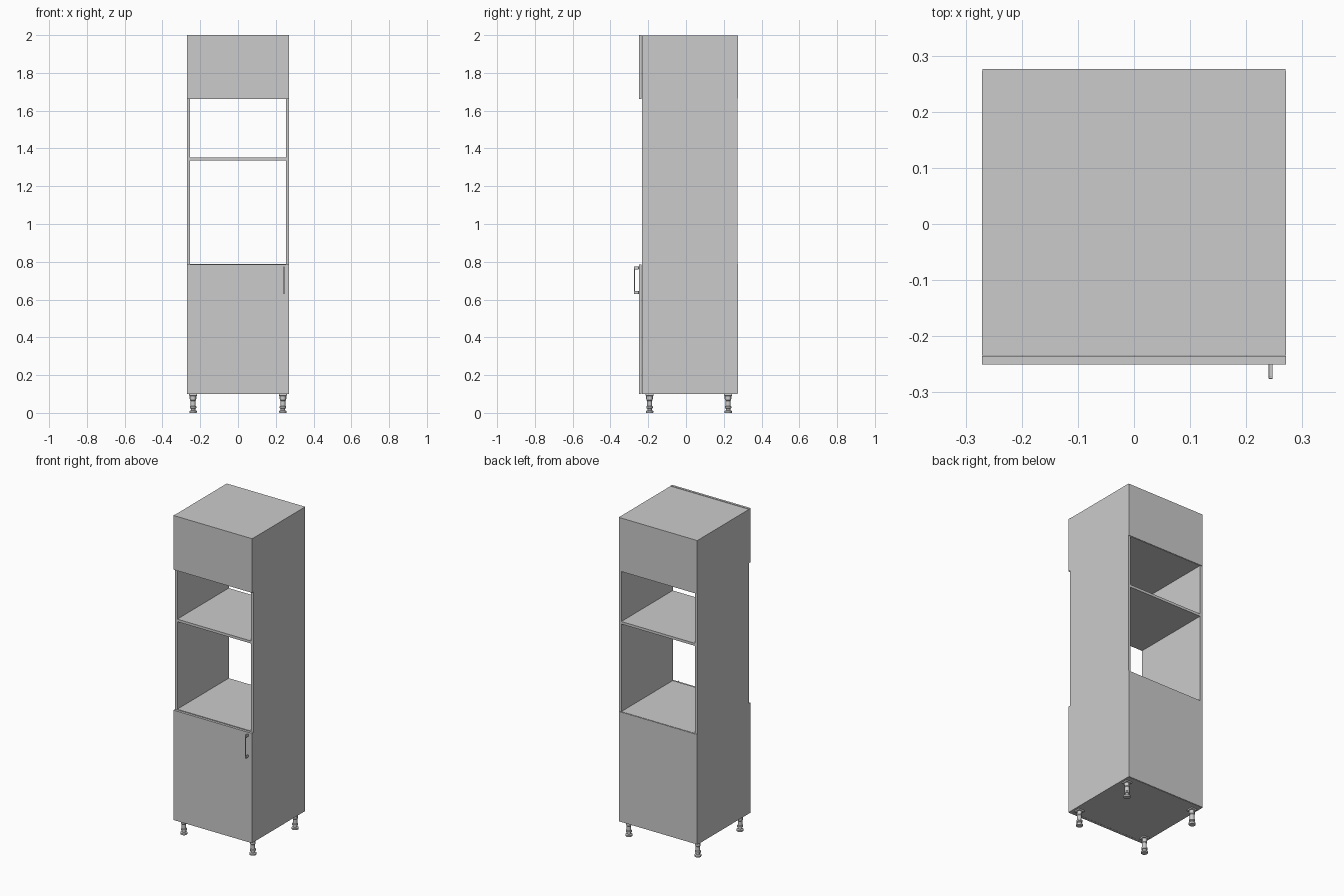
import bpy, bmesh, math

if "Cube" in bpy.data.objects:
    bpy.data.objects.remove(bpy.data.objects["Cube"])

W = 0.271          # half width
T = 0.016          # board thickness
FRONT, BACK = -0.234, 0.273


def box(name, x, y, z, bevel=0.0):
    bm = bmesh.new()
    bmesh.ops.create_cube(bm, size=1)
    for v in bm.verts:
        v.co = [r[0] if c < 0 else r[1] for c, r in zip(v.co, (x, y, z))]
    me = bpy.data.meshes.new(name)
    bm.to_mesh(me)
    bm.free()
    ob = bpy.data.objects.new(name, me)
    bpy.context.collection.objects.link(ob)
    if bevel:
        mod = ob.modifiers.new("Bevel", 'BEVEL')
        mod.width, mod.segments = bevel, 2
    return ob


def lathe(name, profile, loc, n=20):
    # closed solid of revolution from (radius, height) points
    bm = bmesh.new()
    rings = [[bm.verts.new((r * math.cos(2 * math.pi * i / n),
                            r * math.sin(2 * math.pi * i / n), z))
              for i in range(n)] for r, z in profile]
    for a, b in zip(rings, rings[1:]):
        for i in range(n):
            j = (i + 1) % n
            bm.faces.new((a[i], a[j], b[j], b[i]))
    bm.faces.new(rings[0][::-1])
    bm.faces.new(rings[-1])
    me = bpy.data.meshes.new(name)
    bm.to_mesh(me)
    bm.free()
    ob = bpy.data.objects.new(name, me)
    ob.location = loc
    bpy.context.collection.objects.link(ob)
    bpy.ops.object.select_all(action='DESELECT')
    ob.select_set(True)
    bpy.context.view_layer.objects.active = ob
    bpy.ops.object.shade_smooth_by_angle(angle=math.radians(30))
    return ob


# Side panels
for side, s in (("left", -1), ("right", 1)):
    box(side + "_side_panel", sorted((s * W, s * (W - T))), (FRONT, BACK), (0.1, 1.998))

# Horizontal boards
for name, z in (("bottom_board", 0.1), ("oven_shelf", 0.773), ("microwave_shelf", 1.335),
                ("upper_shelf", 1.663), ("top_board", 1.998 - T)):
    box(name, (T - W, W - T), (FRONT, BACK), (z, z + T))

# Thin back panels, leaving the appliance bays open
for name, z in (("lower_back_panel", (0.102, 0.787)), ("upper_back_panel", (1.665, 1.998))):
    box(name, (-W + 0.001, W - 0.001), (BACK, BACK + 0.003), z)

# Doors
for name, z in (("lower_door", (0.1, 0.785)), ("upper_door", (1.662, 2.0))):
    box(name, (-W, W), (-0.25, FRONT - 0.001), z)

# Handle: grip bar on two posts
hx = (0.240, 0.247)
box("handle_bar", hx, (-0.276, -0.271), (0.630, 0.775), 0.001)
for name, z in (("handle_lower_post", 0.630), ("handle_upper_post", 0.760)):
    box(name, hx, (-0.272, -0.25), (z, z + 0.015), 0.001)

# Adjustable legs with mounting plates
leg = [(0.019, 0), (0.020, 0.003), (0.020, 0.010), (0.012, 0.014), (0.012, 0.022),
       (0.017, 0.025), (0.017, 0.034), (0.013, 0.037), (0.013, 0.064), (0.016, 0.068),
       (0.016, 0.092)]
for fb, y, d in (("front", -0.193, 1), ("back", 0.223, 1)):
    for side, x in (("left", -0.238), ("right", 0.238)):
        lathe(f"{fb}_{side}_leg", leg, (x, y, 0))
        box(f"{fb}_{side}_leg_plate", (x - 0.021, x + 0.021),
            (y - 0.021, y + 0.021), (0.090, 0.1), 0.003)
        # stiffening ribs under the plate
        box(f"{fb}_{side}_leg_rib_x", (x - 0.018, x + 0.018), (y - 0.002, y + 0.002), (0.074, 0.091))
        box(f"{fb}_{side}_leg_rib_y", (x - 0.002, x + 0.002), (y - 0.018, y + 0.018), (0.074, 0.091))
